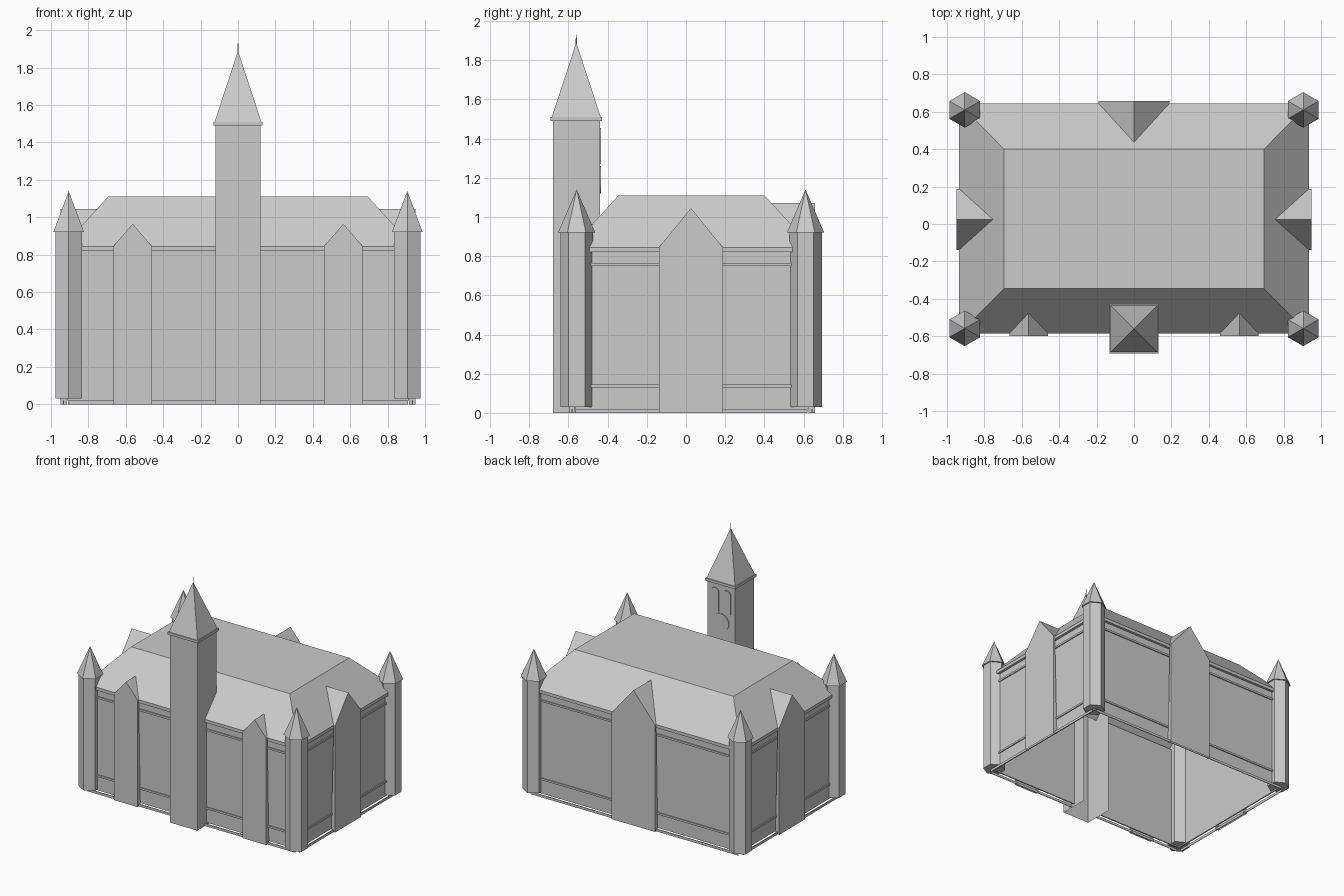
import bpy, bmesh, math
from mathutils import Matrix

cube = bpy.data.objects.get("Cube")
if cube:
    bpy.data.objects.remove(cube)

stone = bpy.data.materials.new("grey_stone")
stone.use_nodes = True
GREY = (0.6, 0.6, 0.6, 1)
stone.diffuse_color = GREY
stone.node_tree.nodes["Principled BSDF"].inputs["Base Color"].default_value = GREY

X, FRONT, BACK = 0.935, -0.585, 0.645     # outer wall planes
EAVE, RIDGE = 0.845, 1.11                 # roof heights


def finish(name, bm):
    bmesh.ops.recalc_face_normals(bm, faces=bm.faces)
    me = bpy.data.meshes.new(name)
    bm.to_mesh(me)
    bm.free()
    me.materials.append(stone)
    ob = bpy.data.objects.new(name, me)
    bpy.context.collection.objects.link(ob)
    return ob


def build(name, points, faces):
    bm = bmesh.new()
    vs = [bm.verts.new(p) for p in points]
    for f in faces:
        bm.faces.new([vs[i] for i in f])
    return finish(name, bm)


def box(name, lo, hi):
    bm = bmesh.new()
    size = [abs(b - a) for a, b in zip(lo, hi)]
    mid = [(a + b) / 2 for a, b in zip(lo, hi)]
    bmesh.ops.create_cube(bm, size=1,
                          matrix=Matrix.Translation(mid) @ Matrix.Diagonal((*size, 1)))
    return finish(name, bm)


def cone(name, sides, r1, r2, x, y, z0, z1, turn=0):
    bm = bmesh.new()
    place = Matrix.Translation((x, y, (z0 + z1) / 2)) @ Matrix.Rotation(turn, 4, "Z")
    bmesh.ops.create_cone(bm, cap_ends=True, segments=sides, radius1=r1, radius2=r2,
                          depth=z1 - z0, matrix=place)
    return finish(name, bm)


# Each side maps (along the wall, outward offset, height) to a position
SIDES = {
    "front": lambda u, d, z: (u, FRONT - d, z),
    "back": lambda u, d, z: (u, BACK + d, z),
    "right": lambda u, d, z: (-X - d, u, z),
    "left": lambda u, d, z: (X + d, u, z),
}


def wall(side, u0, u1):
    at = SIDES[side]
    strips = {                       # name: (inner, outer, bottom, top)
        "wall": (-0.03, -0.02, 0.02, 0.82),
        "cornice": (-0.03, 0.0, 0.82, EAVE),
        "plinth": (-0.005, 0.0, 0.0, 0.02),
        "lower_course": (-0.02, -0.012, 0.13, 0.145),
        "upper_course": (-0.02, -0.012, 0.75, 0.765),
    }
    for part, (d0, d1, z0, z1) in strips.items():
        box(f"{side}_{part}", at(u0, d0, z0), at(u1, d1, z1))


def gable(side, mid, half, peak, run):
    """Projecting bay with a pointed roof running back into the main roof."""
    at = SIDES[side]
    a, b, d = mid - half, mid + half, 0.013
    back = -run * (peak - EAVE) / (RIDGE - EAVE)
    pts = [at(a, d, 0), at(b, d, 0), at(b, d, EAVE), at(mid, d, peak), at(a, d, EAVE),
           at(a, -0.02, 0), at(b, -0.02, 0), at(b, 0, EAVE), at(mid, back, peak), at(a, 0, EAVE)]
    build(f"{side}_gable", pts, [(0, 1, 2, 3, 4), (0, 4, 9, 5), (1, 6, 7, 2),
                                 (2, 7, 8, 3), (4, 3, 8, 9)])


# Walls and gabled bays
for s in (-1, 1):
    wall("front", s * 0.12, s * 0.91)
    gable("front", s * 0.563, 0.103, 0.965, 0.24)
wall("back", -0.91, 0.91)
gable("back", 0, 0.19, 1.07, 0.245)
for side in ("right", "left"):
    wall(side, -0.565, 0.62)
    gable(side, 0.025, 0.163, 1.045, 0.24)

# Hipped roof with a flat top
eaves = [(-X, FRONT, EAVE), (X, FRONT, EAVE), (X, BACK, EAVE), (-X, BACK, EAVE)]
top = [(-0.695, -0.345, RIDGE), (0.695, -0.345, RIDGE), (0.695, 0.4, RIDGE), (-0.695, 0.4, RIDGE)]
build("main_roof", eaves + top,
      [(4, 5, 6, 7)] + [(i, (i + 1) % 4, (i + 1) % 4 + 4, i + 4) for i in range(4)])

# Six-sided corner turrets
for x in (-0.905, 0.905):
    for y in (-0.558, 0.61):
        cone("turret_shaft", 6, 0.083, 0.083, x, y, 0.03, 0.92)
        cone("turret_roof", 6, 0.095, 0, x, y, 0.92, 1.14)

# Tower shaft, open to the hall below the main roof
TY, TB = -0.56, -0.44
corners = [(-0.12, -0.68), (0.12, -0.68), (0.12, TB), (-0.12, TB)]
rings = [(x, y, z) for z in (0, 0.95, 1.49) for x, y in corners]
quads = [(r + i, r + (i + 1) % 4, r + (i + 1) % 4 + 4, r + i + 4)
         for r in (0, 4) for i in range(4) if (r, i) != (0, 2)]
build("tower_shaft", rings, quads)
box("tower_cornice", (-0.132, TY - 0.132, 1.49), (0.132, TY + 0.132, 1.51))
cone("tower_spire", 4, 0.125 * math.sqrt(2), 0, 0, TY, 1.51, 1.89, math.pi / 4)
cone("spire_finial", 6, 0.004, 0.002, 0, TY, 1.87, 1.93)


# Plates on the tower's rear face: two arched windows and a round dial
def plate(name, outline):
    n = len(outline)
    pts = [(x, y, z) for y in (TB, TB + 0.006) for x, z in outline]
    sides = [(i, (i + 1) % n, (i + 1) % n + n, i + n) for i in range(n)]
    build(name, pts, [tuple(range(n)), tuple(range(n, 2 * n))] + sides)


def arc(cx, cz, r, sweep, n):
    return [(cx + r * math.cos(sweep * i / n), cz + r * math.sin(sweep * i / n)) for i in range(n + 1)]


for cx in (-0.052, 0.052):
    plate("arched_window", [(cx - 0.034, 1.27), (cx + 0.034, 1.27)]
          + arc(cx, 1.42, 0.034, math.pi, 8))
plate("round_dial", arc(0, 1.19, 0.07, math.tau, 20)[:-1])
